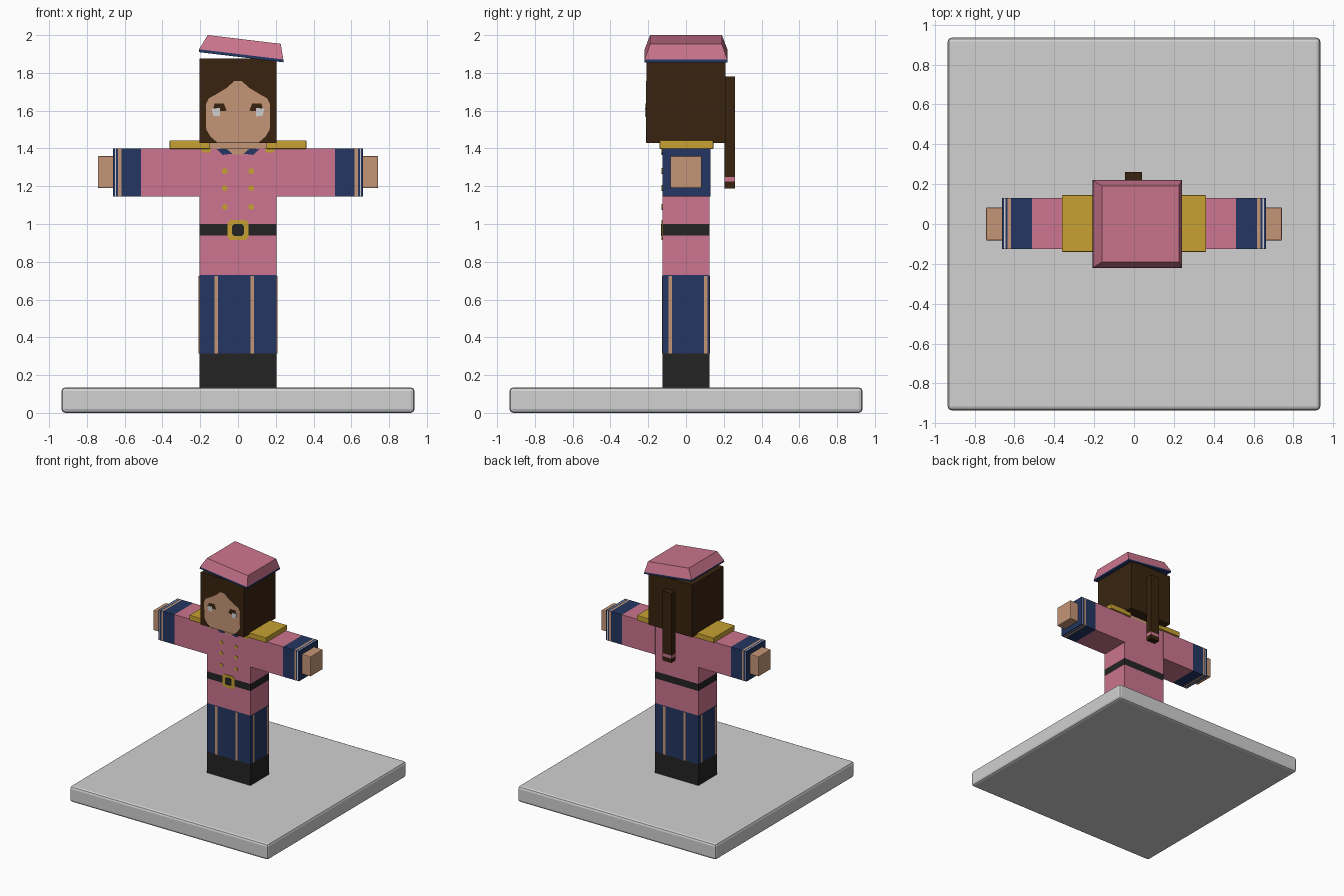
import bpy, bmesh, math
from mathutils import Vector

if "Cube" in bpy.data.objects:
    bpy.data.objects.remove(bpy.data.objects["Cube"])


def material(name, rgb):
    lin = [((c / 255 + 0.055) / 1.055) ** 2.4 if c > 10 else c / 3294.6 for c in rgb]
    m = bpy.data.materials.new(name)
    m.diffuse_color = (*lin, 1)
    m.use_nodes = True
    m.node_tree.nodes["Principled BSDF"].inputs["Base Color"].default_value = m.diffuse_color
    return m


PINK = material("pink cloth", (204, 117, 142))
NAVY = material("navy cloth", (35, 54, 98))
SKIN = material("skin", (197, 150, 118))
HAIR = material("dark brown hair", (56, 36, 15))
GOLD = material("gold", (199, 161, 50))
BLACK = material("black leather", (36, 36, 36))
GREY = material("light grey", (209, 209, 209))


def loft(name, rings, mats, bevel=0):
    """Skin stacked rings of points; mats gives one colour per band."""
    bm = bmesh.new()
    slots = list(dict.fromkeys(mats))
    vr = [[bm.verts.new(p) for p in r] for r in rings]
    n = len(vr[0])
    for a, b, m in zip(vr, vr[1:], mats):
        for i in range(n):
            j = (i + 1) % n
            bm.faces.new((a[i], a[j], b[j], b[i])).material_index = slots.index(m)
    bm.faces.new(vr[0][::-1]).material_index = slots.index(mats[0])
    bm.faces.new(vr[-1]).material_index = slots.index(mats[-1])
    bmesh.ops.recalc_face_normals(bm, faces=bm.faces)
    me = bpy.data.meshes.new(name)
    bm.to_mesh(me)
    bm.free()
    for m in slots:
        me.materials.append(m)
    ob = bpy.data.objects.new(name, me)
    bpy.context.collection.objects.link(ob)
    if bevel:
        mod = ob.modifiers.new("soft edges", 'BEVEL')
        mod.width, mod.segments = bevel, 2
    return ob


def rect(x0, x1, y0, y1, z, slope=0):
    return [(x, y, z + slope * x) for x, y in ((x0, y0), (x1, y0), (x1, y1), (x0, y1))]


def box(name, x0, x1, y0, y1, z0, z1, mat, bevel=0):
    return loft(name, [rect(x0, x1, y0, y1, z0), rect(x0, x1, y0, y1, z1)], [mat], bevel)


def plate(name, pts, y, mat, thick=0.004):
    """Thin front-facing plate from an x,z outline, standing proud of y."""
    return loft(name, [[(x, yy, z) for x, z in pts] for yy in (y + 0.001, y - thick)], [mat])


# Display base
box("base", -0.935, 0.935, -0.935, 0.935, 0, 0.135, GREY, 0.02)

# Body: boots, trousers, jacket, belt, jacket
levels = [0.135, 0.315, 0.73, 0.94, 1.0, 1.4]
loft("body", [rect(-0.205, 0.205, -0.125, 0.125, z) for z in levels],
     [BLACK, NAVY, PINK, BLACK, PINK])
box("neck", -0.15, 0.15, -0.12, 0.12, 1.39, 1.44, SKIN)

# Trouser stripes on all four sides
for s in (-1, 1):
    for c in (0.115, -0.075):
        x = s * c
        y0, y1 = sorted((s * 0.12, s * 0.128))
        box("trouser_stripe", x - 0.01, x + 0.01, y0, y1, 0.315, 0.725, SKIN)
    for c in (0.105, -0.083):
        y = s * c
        x0, x1 = sorted((s * 0.2, s * 0.208))
        box("trouser_side_stripe", x0, x1, y - 0.01, y + 0.01, 0.315, 0.725, SKIN)

# Arms with cuffs, hands, epaulettes
for s in (-1, 1):
    xs = [0.2, 0.513, 0.618, 0.634, 0.646, 0.652, 0.662]
    rings = [[(s * x, y, z) for y, z in ((-0.125, 1.145), (0.13, 1.145), (0.13, 1.4), (-0.125, 1.4))]
             for x in xs]
    loft("arm", rings, [PINK, NAVY, SKIN, NAVY, GREY, NAVY])
    x0, x1 = sorted((s * 0.655, s * 0.742))
    box("hand", x0, x1, -0.083, 0.083, 1.19, 1.36, SKIN, 0.006)
    x0, x1 = sorted((s * 0.15, s * 0.362))
    box("epaulette", x0, x1, -0.14, 0.145, 1.398, 1.442, GOLD, 0.004)

# Jacket front: collar, buttons, buckle
plate("collar_opening", [(-0.1, 1.4), (-0.03, 1.368), (0.03, 1.368), (0.1, 1.4)], -0.125, SKIN, 0.003)
for s in (-1, 1):
    plate("collar_flap", [(s * 0.115, 1.398), (s * 0.06, 1.398), (s * 0.03, 1.372), (s * 0.08, 1.366)],
          -0.125, NAVY, 0.006)
    plate("collar_trim", [(s * 0.2, 1.4), (s * 0.14, 1.4), (s * 0.15, 1.378), (s * 0.185, 1.378)],
          -0.125, GOLD)
    for z in (1.28, 1.19, 1.09):
        pts = [(s * 0.07 + 0.016 * math.cos(k * math.pi / 4), z + 0.016 * math.sin(k * math.pi / 4))
               for k in range(8)]
        plate("button", pts, -0.125, GOLD)


def chamfered(w, h, c, zc):
    return [(-w + c, zc - h), (w - c, zc - h), (w, zc - h + c), (w, zc + h - c),
            (w - c, zc + h), (-w + c, zc + h), (-w, zc + h - c), (-w, zc - h + c)]


plate("belt_buckle", chamfered(0.056, 0.053, 0.014, 0.968), -0.125, GOLD, 0.005)
plate("buckle_centre", chamfered(0.031, 0.031, 0.01, 0.968), -0.125, BLACK, 0.008)

# Head with hair, face and eyes
box("head_hair", -0.205, 0.205, -0.21, 0.21, 1.43, 1.875, HAIR)
half = [(0.11, 1.432), (0.145, 1.462), (0.168, 1.5), (0.17, 1.635), (0.155, 1.665),
        (0.11, 1.69), (0.06, 1.72), (0.02, 1.757)]
plate("face", half + [(-x, z) for x, z in half[::-1]], -0.21, SKIN, 0.003)
for s in (-1, 1):
    plate("eye_lash", [(s * 0.06, 1.6), (s * 0.1, 1.597), (s * 0.13, 1.615), (s * 0.125, 1.637),
                       (s * 0.075, 1.637)], -0.21, HAIR, 0.005)
    plate("eye_white", [(s * 0.095, 1.57), (s * 0.13, 1.572), (s * 0.14, 1.61), (s * 0.095, 1.615)],
          -0.21, GREY, 0.007)

# Ponytail with a tie near the tip
loft("ponytail", [rect(-0.045, 0.04, 0.205, 0.26, z) for z in (1.188, 1.225, 1.25, 1.78)],
     [HAIR, PINK, HAIR])

# Tilted cap with a dark band
cap = loft("cap", [rect(-0.207, 0.241, -0.22, 0.22, 1.885, -0.12),
                   rect(-0.206, 0.24, -0.219, 0.219, 1.9, -0.12),
                   rect(-0.16, 0.226, -0.19, 0.19, 1.981, -0.12)], [NAVY, PINK])
